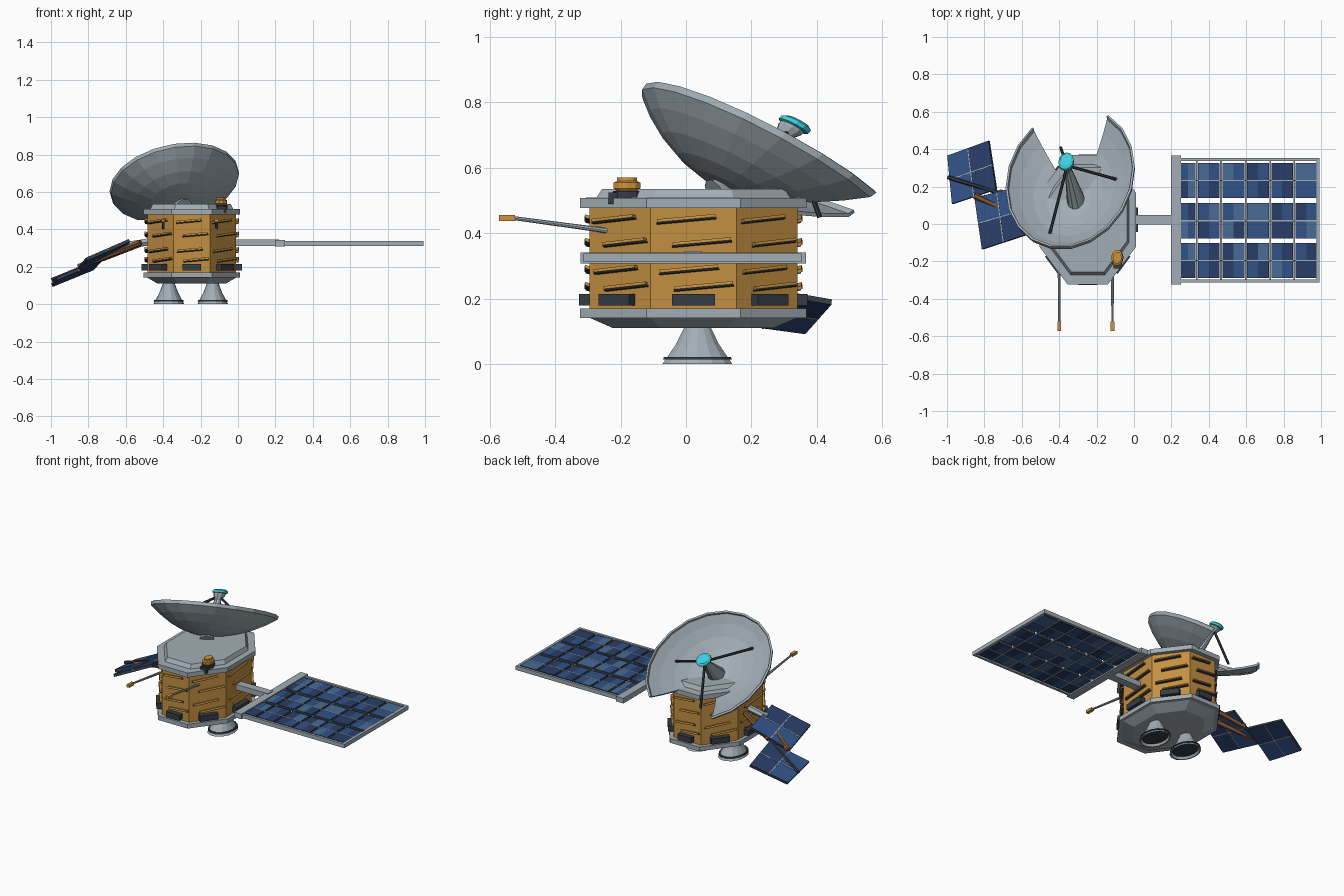
import bpy, bmesh, math, random
from mathutils import Matrix, Vector

if "Cube" in bpy.data.objects:
    bpy.data.objects.remove(bpy.data.objects["Cube"])
random.seed(4)


def material(name, *rgb):
    m = bpy.data.materials.new(name)
    m.use_nodes = True
    m.diffuse_color = (*rgb, 1)
    m.node_tree.nodes["Principled BSDF"].inputs["Base Color"].default_value = (*rgb, 1)
    return m


GREY = material("pale grey metal", .36, .42, .46)
DARK = material("dark metal", .035, .046, .06)
GOLD = material("gold foil", .55, .28, .055)
AMBER = material("amber", .62, .29, .045)
RUST = material("rust", .22, .085, .03)
CYAN = material("cyan", .05, .6, .7)
NAVY = material("navy cell", .022, .048, .14)
BLUE = material("blue cell", .032, .085, .25)
SKY = material("light blue cell", .065, .15, .31)
CELLS = [DARK, NAVY, BLUE, SKY]


def finish(name, bm, *mats):
    bmesh.ops.recalc_face_normals(bm, faces=bm.faces)
    me = bpy.data.meshes.new(name)
    bm.to_mesh(me)
    bm.free()
    for m in mats:
        me.materials.append(m)
    ob = bpy.data.objects.new(name, me)
    bpy.context.collection.objects.link(ob)
    return ob


def box(name, centre, size, mat, frame=Matrix()):
    bm = bmesh.new()
    bmesh.ops.create_cube(bm, size=1)
    bm.transform(frame @ Matrix.Translation(centre) @ Matrix.Diagonal((*size, 1)))
    return finish(name, bm, mat)


def lathe_mesh(profile, segs, frame, turn=0, caps=True):
    bm = bmesh.new()
    rings = []
    for r, z in profile:
        angles = [turn + math.tau * i / segs for i in range(segs)]
        rings.append([bm.verts.new((r * math.cos(a), r * math.sin(a), z)) for a in angles])
    for low, high in zip(rings, rings[1:]):
        for i in range(segs):
            j = (i + 1) % segs
            bm.faces.new((low[i], low[j], high[j], high[i]))
    if caps:
        bm.faces.new(rings[0])
        bm.faces.new(rings[-1])
    bm.transform(frame)
    return bm


def lathe(name, profile, segs, mat, frame, turn=0):
    return finish(name, lathe_mesh(profile, segs, frame, turn), mat)


def rod(name, a, b, r1, r2, mat, segs=8):
    a, b = Vector(a), Vector(b)
    frame = Matrix.Translation(a) @ (b - a).to_track_quat('Z', 'Y').to_matrix().to_4x4()
    return lathe(name, [(r1, 0), (r2, (b - a).length)], segs, mat, frame)


def slab(name, corners, n, mats, thick=.02):
    """Four-cornered plate of n by n cells, first material on its edges."""
    c = [Vector(p) for p in corners]
    up = (c[1] - c[0]).cross(c[3] - c[0]).normalized() * thick / 2
    bm = bmesh.new()
    layers = []
    for side in (-1, 1):
        layers.append([[bm.verts.new(c[0].lerp(c[1], i / n).lerp(c[3].lerp(c[2], i / n), j / n)
                                     + up * side) for j in range(n + 1)] for i in range(n + 1)])
    for i in range(n):
        for j in range(n):
            tint = random.randrange(1, len(mats)) if len(mats) > 1 else 0
            for g in layers:
                f = bm.faces.new((g[i][j], g[i + 1][j], g[i + 1][j + 1], g[i][j + 1]))
                f.material_index = tint
    lo, hi = layers
    for k in range(n):
        for e in (0, n):
            bm.faces.new((lo[k][e], lo[k + 1][e], hi[k + 1][e], hi[k][e]))
            bm.faces.new((lo[e][k], lo[e][k + 1], hi[e][k + 1], hi[e][k]))
    return finish(name, bm, *mats)


# Eight-sided body and end plates
HX, HY = .2375, .3175
MID = Vector((-.2475, .0225, 0))
BODY = Matrix.Translation(MID) @ Matrix.Diagonal((HX, HY, 1, 1))
K = 1 / math.cos(math.pi / 8)
T8 = math.pi / 8
lathe("body", [(K, .155), (K, .485)], 8, GOLD, BODY, T8)
lathe("top_plate", [(1.09 * K, .478), (1.09 * K, .508), (.93 * K, .51), (.88 * K, .535)], 8, GREY, BODY, T8)
lathe("bottom_plate", [(.77 * K, .11), (1.0 * K, .142), (1.09 * K, .142), (1.09 * K, .17)], 8, GREY, BODY, T8)

# Foil creases and thruster boxes on each side
for k in range(8):
    ends = []
    for s in (-1, 1):
        a = k * math.pi / 4 + s * T8
        ends.append(BODY @ Vector((K * math.cos(a), K * math.sin(a), 0)))
    along = (ends[1] - ends[0]).normalized()
    width = (ends[1] - ends[0]).length
    out = along.cross(Vector((0, 0, 1)))
    frame = Matrix((along, out, (0, 0, 1))).transposed().to_4x4()
    frame.translation = (ends[0] + ends[1]) / 2
    box("thruster_box", (0, .012, .197), (width * .5, .04, .036), DARK, frame)
    for level, z in enumerate((.445, .37, .29, .235)):
        tilt = Matrix.Translation((0, 0, z)) @ Matrix.Rotation(-.09, 4, 'Y') @ Matrix.Rotation(.25, 4, 'X')
        shift = (-.08, .1, -.05, .12)[level] * width
        box("foil_crease", (shift, .002, 0), (width * .68, .026, .009), GOLD, frame @ tilt)
        box("crease_shadow", (shift, .002, -.006), (width * .7, .016, .004), DARK, frame @ tilt)

# Engine nozzles with rusted sectors
for x, rusty in ((-.37, (10, 11)), (-.135, (8, 11))):
    place = Matrix.Translation((x, .035, 0)) @ Matrix.Diagonal((.75, 1, 1, 1))
    bm = lathe_mesh([(.04, .115), (.068, .06), (.11, 0), (.1, 0), (.05, .08)], 14, place)
    bm.faces.ensure_lookup_table()
    for f in bm.faces:
        if len(f.verts) == 4 and f.index % 14 in rusty:
            f.material_index = 1
    finish("nozzle", bm, GREY, RUST)
    lathe("nozzle_ring", [(.1, .014), (.108, .014), (.105, .022), (.1, .022)], 14, DARK, place)

# Dish, built on its own tilted axis
axis = Vector((-.073, .22, .287)).normalized()
side = (Vector((1, 0, 0)) - axis * axis.x).normalized()
basis = Matrix((side, axis.cross(side), axis)).transposed().to_4x4()
DISH = Matrix.Translation((-.338, .235, .643)) @ Matrix.Diagonal((.75, 1, .7, 1)) @ basis
R, DEPTH = .458, .19


def bowl(r):
    return DEPTH * (r * r / R / R - 1)


profile = [(R * t, bowl(R * t)) for t in (.06, .25, .45, .65, .85, 1)] + [(R + .004, .025)]
bm = lathe_mesh(profile, 20, Matrix(), caps=False)
bm.faces.new([v for v in bm.verts if v.co.xy.length < R * .1])
bite = []
for f in bm.faces:
    c = f.calc_center_median()
    angle = math.degrees(math.atan2(c.y, c.x))
    if 54 < angle < 126 and c.xy.length > R * (.4 if angle > 90 else .5):
        bite.append(f)
bmesh.ops.delete(bm, geom=bite, context='FACES')
bm.transform(DISH)
dish = finish("dish", bm, GREY)
shell = dish.modifiers.new("shell", 'SOLIDIFY')
shell.thickness = .012
shell.offset = 0

# Feed horn, its mast and struts
lathe("feed_mast", [(.065, -.185), (.022, .11)], 10, GREY, DISH)
lathe("feed_horn", [(.022, .09), (.045, .14), (.045, .152)], 10, GREY, DISH)
lathe("feed_cap", [(.045, .15), (.056, .155), (.056, .172), (.04, .182)], 12, CYAN, DISH)
for degrees in (5, 107, 237):
    a = math.radians(degrees)
    foot = Vector((.32 * math.cos(a), .32 * math.sin(a), bowl(.32)))
    rod("feed_strut", DISH @ foot, DISH @ Vector((0, 0, .13)), .008, .008, DARK, 6)
rod("dish_mount", (-.29, .09, .52), DISH @ Vector((0, 0, -DEPTH)), .05, .035, GREY, 10)

# Beacon on the top plate
BEACON = Matrix.Translation((-.09, -.18, 0)) @ Matrix.Diagonal((.75, 1, 1, 1))
lathe("beacon_base", [(.046, .505), (.046, .53)], 10, DARK, BEACON)
lathe("beacon", [(.035, .53), (.043, .537), (.043, .555), (.032, .56), (.032, .57)], 10, AMBER, BEACON)
box("beacon_box", (-.087, -.22, .507), (.045, .035, .036), DARK)

# Forward booms
for x in (-.4, -.115):
    rod("boom", (x, -.24, .408), (x, -.53, .447), .008, .006, GREY)
    box("boom_tip", (x, -.547, .447), (.02, .05, .018), AMBER)

# Whole solar wing on the left
box("wing_arm", (.1, .022, .328), (.24, .052, .036), GREY)
box("wing_hinge", (.225, .022, .325), (.052, .69, .034), GREY)
for y in (-.305, .345):
    box("wing_side_rail", (.615, y, .325), (.75, .016, .026), GREY)
box("wing_end_rail", (.985, .02, .325), (.016, .666, .026), GREY)
bars = [.245, .335, .465, .597, .728, .857, .985]
for y in (-.195, .0175, .2325):
    for x0, x1 in zip(bars, bars[1:]):
        lo, hi = x0 + .007, x1 - .007
        slab("wing_cells", [(lo, y - .094, .326), (hi, y - .094, .326),
                            (hi, y + .094, .326), (lo, y + .094, .326)], 2, CELLS)
    box("wing_cell_line", (.615, y, .326), (.73, .006, .022), GREY)
for x in bars[1:-1]:
    box("wing_bar", (x, .02, .322), (.009, .65, .012), GREY)

# Broken solar wing on the right
rod("stub_arm", (-.46, .03, .335), (-.62, .04, .312), .022, .02, GREY, 6)
rod("bent_spar", (-.52, .0, .33), (-.85, .15, .2), .017, .017, RUST, 6)
rod("upper_spar", (-.5, .1, .33), (-.72, .17, .245), .016, .016, RUST, 6)
rod("snapped_spar", (-.7, .16, .25), (-.995, .25, .13), .011, .011, DARK, 6)
broken = [[(-.97, .107, .135), (-.735, .185, .235), (-.775, .445, .19), (-.995, .365, .1)],
          [(-.81, -.135, .24), (-.58, -.06, .34), (-.61, .2, .3), (-.85, .14, .19)]]
for quad in broken:
    slab("broken_wing", quad, 2, CELLS[:3], .018)
    q = [Vector(p) for p in quad]
    for a, b, c, d in (q, q[1:] + q[:1]):
        w = .49
        slab("broken_wing_line", [a.lerp(d, w), b.lerp(c, w), b.lerp(c, 1 - w), a.lerp(d, 1 - w)], 1, [GREY], .021)
